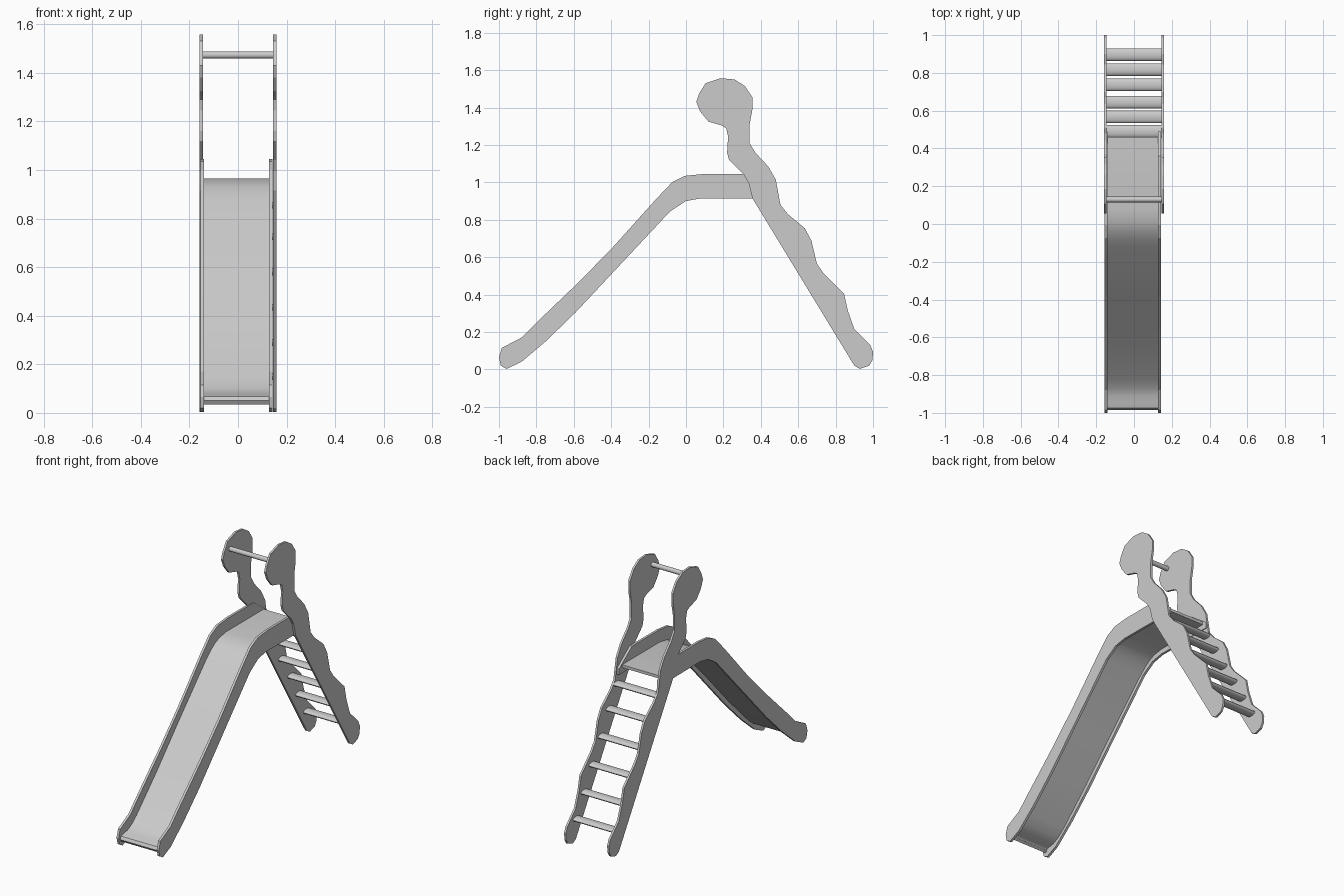
import bpy, bmesh, math
from mathutils import Vector

old = bpy.data.objects.get("Cube")
if old:
    bpy.data.objects.remove(old, do_unlink=True)

grey = bpy.data.materials.new("light_grey")
grey.use_nodes = True
GREY = (0.6, 0.6, 0.6, 1)
grey.diffuse_color = GREY
grey.node_tree.nodes["Principled BSDF"].inputs["Base Color"].default_value = GREY


def extrude_profile(name, profile, x0, x1, smooth=False):
    """Solid from a closed (y, z) outline swept from x0 to x1."""
    bm = bmesh.new()
    face = bm.faces.new([bm.verts.new((x0, y, z)) for y, z in profile])
    swept = bmesh.ops.extrude_face_region(bm, geom=[face])
    verts = [g for g in swept["geom"] if isinstance(g, bmesh.types.BMVert)]
    bmesh.ops.translate(bm, verts=verts, vec=(x1 - x0, 0, 0))
    bmesh.ops.recalc_face_normals(bm, faces=bm.faces)
    mesh = bpy.data.meshes.new(name)
    bm.to_mesh(mesh)
    bm.free()
    mesh.materials.append(grey)
    obj = bpy.data.objects.new(name, mesh)
    bpy.context.collection.objects.link(obj)
    if smooth:
        bpy.ops.object.select_all(action='DESELECT')
        obj.select_set(True)
        bpy.context.view_layer.objects.active = obj
        bpy.ops.object.shade_smooth_by_angle(angle=math.radians(40))
    return obj


def ellipse(y, z, ry, rz, sides=16):
    steps = [2 * math.pi * i / sides for i in range(sides)]
    return [(y + ry * math.cos(a), z + rz * math.sin(a)) for a in steps]


def ribbon(path, thick):
    """Closed outline of a path thickened downwards."""
    pts = [Vector(p) for p in path]
    under = []
    for i, p in enumerate(pts):
        d = (pts[min(i + 1, len(pts) - 1)] - pts[max(i - 1, 0)]).normalized()
        under.append(p + Vector((d.y, -d.x)) * thick)
    return [tuple(p) for p in pts + under[::-1]]


# Wavy ladder sides with round heads
ladder_outline = [
    (.055, 1.43), (.07, 1.475), (.105, 1.53), (.185, 1.557), (.26, 1.55),
    (.315, 1.515), (.355, 1.455), (.355, 1.39), (.34, 1.31), (.34, 1.21),
    (.37, 1.16), (.44, 1.085), (.48, 1.015), (.505, .88), (.545, .83),
    (.635, .755), (.67, .69), (.70, .565), (.735, .515), (.845, .405),
    (.865, .315), (.90, .215), (.985, .13), (1, .095), (.997, .05),
    (.98, .02), (.93, .003), (.90, .02), (.355, .915), (.335, .995),
    (.31, 1.04), (.23, 1.12), (.22, 1.16), (.225, 1.245), (.215, 1.29),
    (.19, 1.305), (.12, 1.325), (.075, 1.38)]
extrude_profile("ladder_side_left", ladder_outline, .145, .158)
extrude_profile("ladder_side_right", ladder_outline, -.158, -.145)

# Slide side walls
wall_outline = [
    (-1, .065), (-.985, .115), (-.88, .17), (-.81, .24), (-.565, .475),
    (-.385, .66), (-.165, .905), (-.075, 1.0), (-.005, 1.035), (.095, 1.045),
    (.36, 1.045), (.49, .95), (.49, .912), (.08, .915), (0, .9),
    (-.085, .845), (-.59, .305), (-.75, .15), (-.88, .04), (-.96, .003),
    (-.99, .02)]
extrude_profile("slide_wall_left", wall_outline, .128, .143)
extrude_profile("slide_wall_right", wall_outline, -.155, -.14)

# Slide floor, curling over at the foot
floor_path = [
    (-.975, .035), (-.985, .05), (-.975, .068), (-.95, .076), (-.91, .082),
    (-.87, .102), (-.82, .142), (-.62, .34), (-.4, .575), (-.12, .865),
    (-.075, .905), (-.035, .933), (.01, .953), (.08, .965), (.46, .965)]
extrude_profile("slide_floor", ribbon(floor_path, .018), -.145, .133, True)

# Ladder rungs
rungs = [(.897, .15), (.817, .29), (.737, .435), (.645, .58), (.567, .725),
         (.49, .855)]
for i, (y, z) in enumerate(rungs):
    extrude_profile(f"rung_{i + 1}", ellipse(y, z, .033, .014), -.148, .148, True)

# Grab bar between the heads
extrude_profile("grab_bar", ellipse(.13, 1.473, .015, .015), -.148, .148, True)
